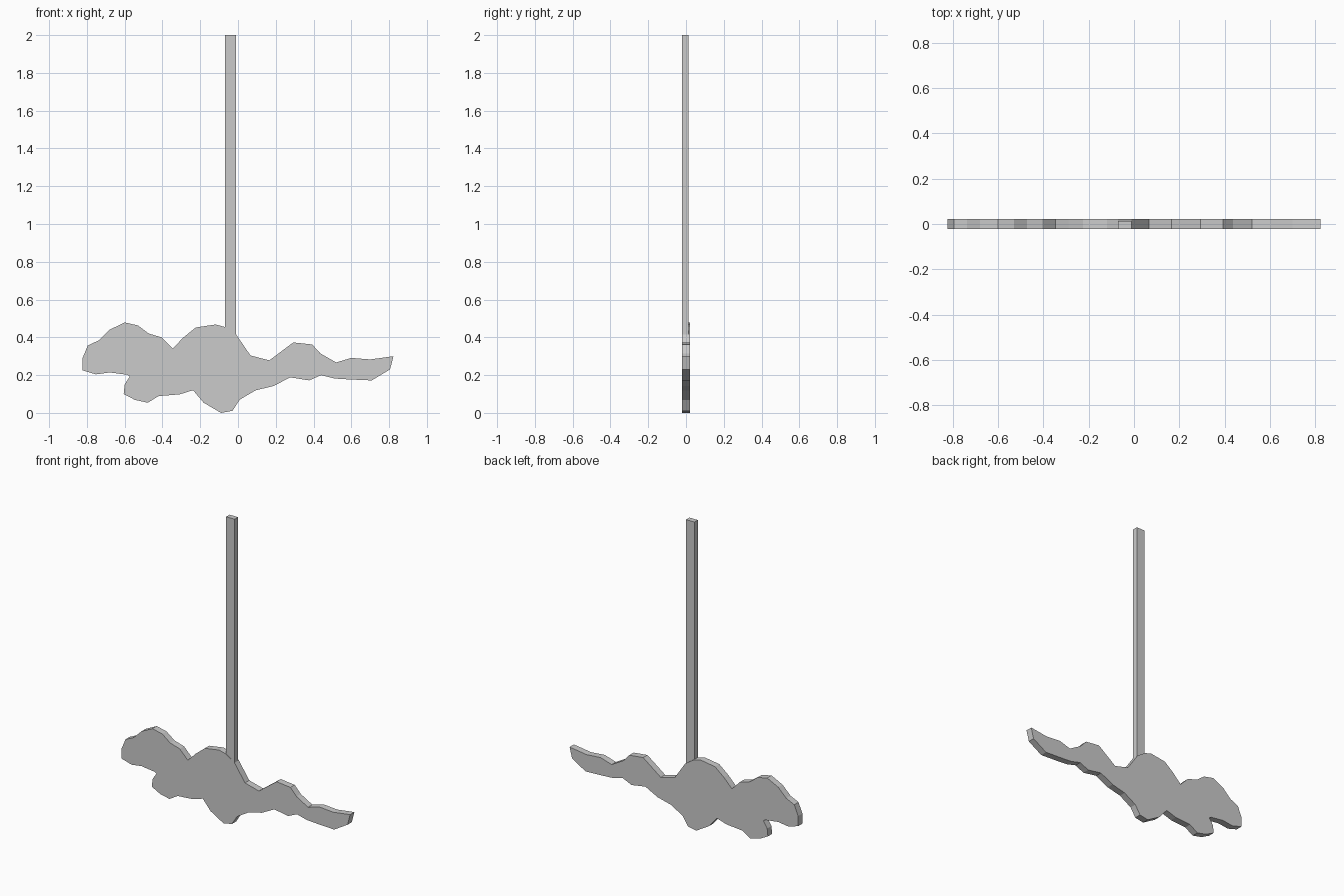
import bpy, bmesh


def slab(name, outline, y0, y1):
    """Flat plate: an x/z outline extruded from y0 to y1."""
    bm = bmesh.new()
    face = bm.faces.new([bm.verts.new((x, y0, z)) for x, z in outline])
    ext = bmesh.ops.extrude_face_region(bm, geom=[face], use_keep_orig=True)
    verts = [g for g in ext["geom"] if isinstance(g, bmesh.types.BMVert)]
    bmesh.ops.translate(bm, verts=verts, vec=(0, y1 - y0, 0))
    bmesh.ops.recalc_face_normals(bm, faces=bm.faces)
    mesh = bpy.data.meshes.new(name)
    bm.to_mesh(mesh)
    bm.free()
    obj = bpy.data.objects.new(name, mesh)
    bpy.context.collection.objects.link(obj)
    return obj


# Irregular lumpy plate: upper edge left to right, lower edge right to left
upper = [(-.823, .29), (-.795, .357), (-.737, .384), (-.68, .44), (-.6, .479),
         (-.53, .463), (-.473, .42), (-.404, .4), (-.346, .341), (-.288, .4),
         (-.224, .452), (-.119, .468), (-.07, .455), (-.01, .415),
         (.066, .304), (.166, .278), (.293, .373), (.393, .362), (.436, .315),
         (.52, .267), (.6, .291), (.7, .283), (.823, .3)]
lower = [(.805, .23), (.708, .172), (.589, .177), (.51, .182), (.44, .2),
         (.377, .172), (.277, .188), (.187, .142), (.092, .119), (.008, .069),
         (-.029, .011), (-.09, 0), (-.182, .054), (-.238, .12), (-.309, .098),
         (-.42, .089), (-.478, .054), (-.546, .069), (-.605, .1), (-.6, .15),
         (-.573, .193), (-.585, .202), (-.68, .214), (-.752, .204),
         (-.823, .225)]
slab("cloud_plate", upper + lower, -.022, .022)

# Tall thin pole rising from the sloped edge on the plate's top
slab("pole", [(-.07, .455), (-.01, .415), (-.01, 2), (-.07, 2)], -.021, .014)
